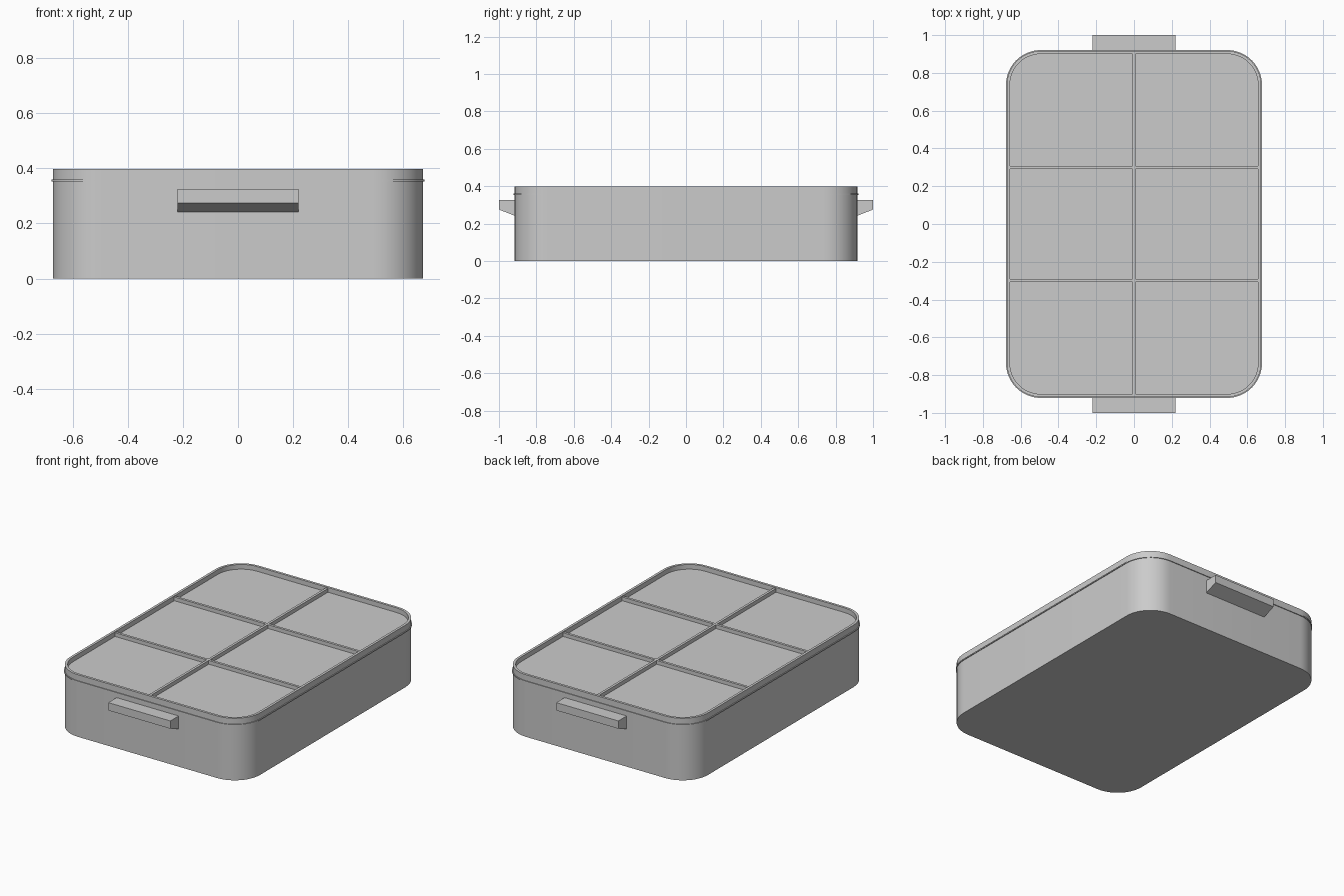
import bpy, bmesh, math

if "Cube" in bpy.data.objects:
    bpy.data.objects.remove(bpy.data.objects["Cube"])

grey = bpy.data.materials.new("plain grey")
grey.use_nodes = True
COLOR = (0.6, 0.6, 0.6, 1)
grey.diffuse_color = COLOR
grey.node_tree.nodes["Principled BSDF"].inputs["Base Color"].default_value = COLOR

HX, HY, R = 0.673, 0.916, 0.18   # half width, half depth, corner radius


def finish(name, bm):
    bmesh.ops.recalc_face_normals(bm, faces=bm.faces)
    mesh = bpy.data.meshes.new(name)
    bm.to_mesh(mesh)
    bm.free()
    mesh.materials.append(grey)
    obj = bpy.data.objects.new(name, mesh)
    bpy.context.collection.objects.link(obj)
    return obj


def rounded_loop(bm, offset, z, steps=12):
    """Rounded rectangle of vertices, grown by offset."""
    loop = []
    for quarter, (sx, sy) in enumerate([(1, 1), (-1, 1), (-1, -1), (1, -1)]):
        for i in range(steps + 1):
            a = (quarter + i / steps) * math.pi / 2
            loop.append(bm.verts.new((sx * (HX - R) + (R + offset) * math.cos(a),
                                      sy * (HY - R) + (R + offset) * math.sin(a), z)))
    return loop


def rounded_solid(name, profile):
    """Loft rounded rectangles through (offset, z) pairs and cap both ends."""
    bm = bmesh.new()
    loops = [rounded_loop(bm, o, z) for o, z in profile]
    for low, high in zip(loops, loops[1:]):
        for i in range(len(low)):
            j = (i + 1) % len(low)
            bm.faces.new((low[i], low[j], high[j], high[i]))
    bm.faces.new(loops[0])
    bm.faces.new(loops[-1])
    obj = finish(name, bm)
    bpy.ops.object.select_all(action='DESELECT')
    obj.select_set(True)
    bpy.context.view_layer.objects.active = obj
    bpy.ops.object.shade_smooth_by_angle(angle=math.radians(30))


def block(name, size, center):
    bm = bmesh.new()
    bmesh.ops.create_cube(bm, size=1)
    for v in bm.verts:
        v.co = [c * s + m for c, s, m in zip(v.co, size, center)]
    finish(name, bm)


def handle(name, side):
    """Flat-topped grip with a sloping underside."""
    bm = bmesh.new()
    profile = [(0.91, 0.24), (1.0, 0.275), (1.0, 0.325), (0.91, 0.325)]
    ends = [[bm.verts.new((x, side * y, z)) for y, z in profile] for x in (-0.22, 0.22)]
    for end in ends:
        bm.faces.new(end)
    for i in range(4):
        j = (i + 1) % 4
        bm.faces.new((ends[0][i], ends[0][j], ends[1][j], ends[1][i]))
    finish(name, bm)


# Box body, and lid with a thin lip, raised rim and sunken top panel
rounded_solid("box_body", [(0, 0), (0, 0.353)])
rounded_solid("lid", [(0.005, 0.353), (0.005, 0.36), (0, 0.36), (0, 0.398),
                      (-0.016, 0.398), (-0.016, 0.368)])

# Ribs dividing the lid into six panels
RIB, RIB_Z, RIB_H = 0.016, 0.379, 0.026
block("long_rib", (RIB, 2 * HY - 0.02, RIB_H), (0, 0, RIB_Z))
for name, y in (("front_rib", -0.3), ("back_rib", 0.3)):
    block(name, (2 * HX - 0.02, RIB, RIB_H), (0, y, RIB_Z))

# Grips on both ends
handle("front_handle", -1)
handle("back_handle", 1)
